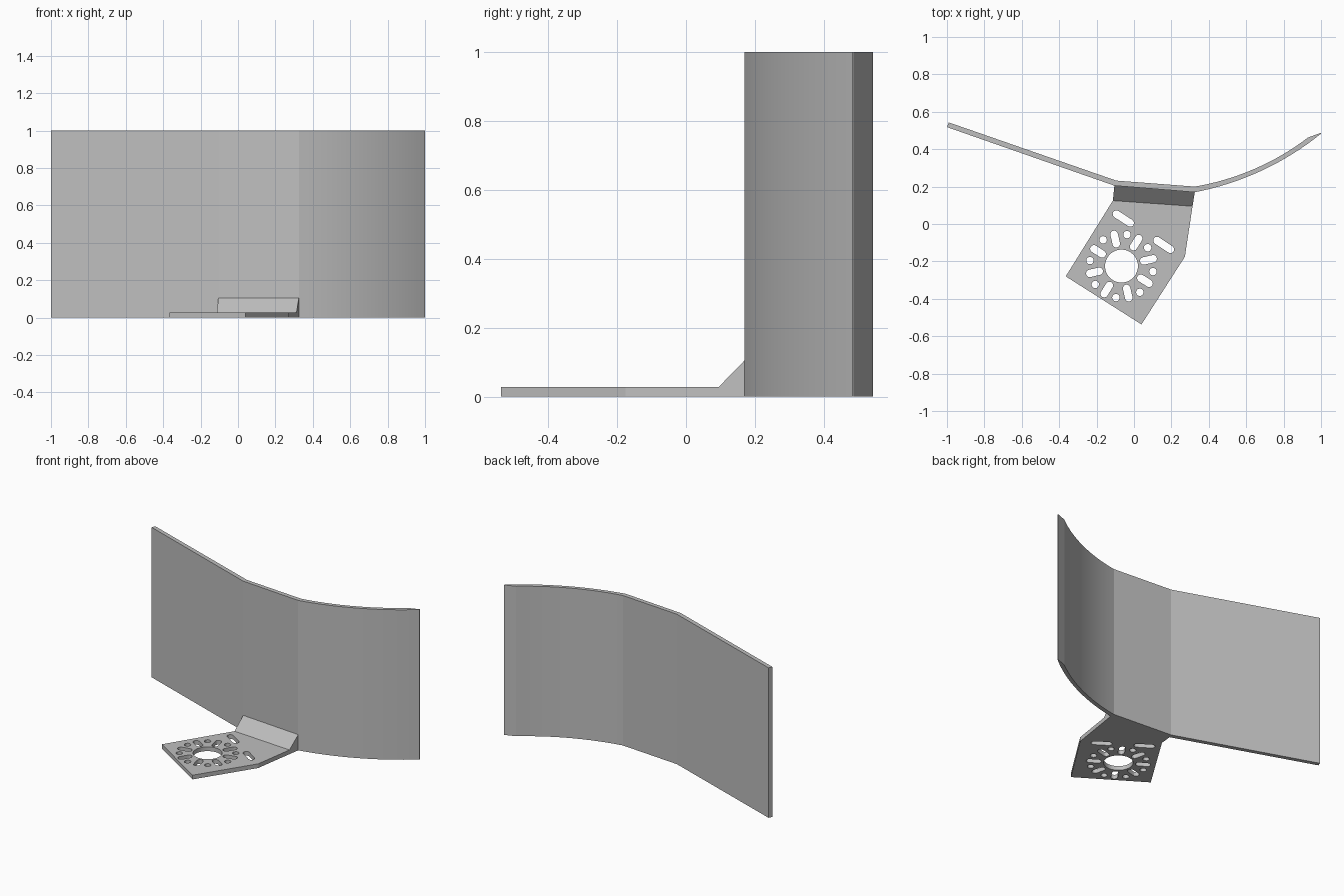
import bpy
import bmesh
from math import sin, cos, pi, radians, atan2
from mathutils import Vector

cube = bpy.data.objects.get("Cube")
if cube:
    bpy.data.objects.remove(cube, do_unlink=True)

# One plain grey for everything
grey = bpy.data.materials.new("plain grey")
grey.use_nodes = True
colour = (0.52, 0.52, 0.52, 1)
grey.diffuse_color = colour
grey.node_tree.nodes["Principled BSDF"].inputs["Base Color"].default_value = colour


def arc(a, mid, b, n):
    """Points on the circle through a, mid and b."""
    a, mid, b = Vector(a), Vector(mid), Vector(b)
    u, v = mid - a, b - a
    d = 2 * (u.x * v.y - u.y * v.x)
    c = a + Vector((v.y * u.length_squared - u.y * v.length_squared,
                    u.x * v.length_squared - v.x * u.length_squared)) / d
    r = (a - c).length
    t0, t1 = [atan2(p.y - c.y, p.x - c.x) for p in (a, b)]
    return [(c.x + r * cos(t0 + (t1 - t0) * i / n),
             c.y + r * sin(t0 + (t1 - t0) * i / n)) for i in range(n + 1)]


def finish(name, bm):
    bmesh.ops.recalc_face_normals(bm, faces=bm.faces)
    mesh = bpy.data.meshes.new(name)
    bm.to_mesh(mesh)
    bm.free()
    mesh.materials.append(grey)
    obj = bpy.data.objects.new(name, mesh)
    bpy.context.collection.objects.link(obj)
    bpy.ops.object.select_all(action="DESELECT")
    obj.select_set(True)
    bpy.context.view_layer.objects.active = obj
    bpy.ops.object.shade_smooth_by_angle(angle=radians(12))
    return obj


# Tall wall: straight wing, short middle panel, curved wing with a slanted tip
front = [(-1, 0.518), (-0.105, 0.205)] + arc((0.325, 0.17), (0.682, 0.285), (1, 0.483), 16)
back = [(-0.99, 0.543), (-0.095, 0.232)] + arc((0.325, 0.2), (0.645, 0.295), (0.93, 0.462), 16)
outline = front + [(1, 0.488)] + back[::-1]
bm = bmesh.new()
base = bm.faces.new([bm.verts.new((x, y, 0)) for x, y in outline])
top = bmesh.ops.extrude_face_region(bm, geom=[base])["geom"]
bmesh.ops.translate(bm, vec=(0, 0, 1), verts=[g for g in top if isinstance(g, bmesh.types.BMVert)])
finish("wall", bm)

# Mounting plate with its hole pattern, as a filled flat curve
THICK = 0.028
HOLE = 0.02
centre = Vector((-0.067, -0.225))
curve = bpy.data.curves.new("plate_outline", "CURVE")
curve.dimensions = "2D"
curve.fill_mode = "BOTH"
curve.extrude = THICK / 2


def loop(points):
    spline = curve.splines.new("POLY")
    spline.points.add(len(points) - 1)
    for p, (x, y) in zip(spline.points, points):
        p.co = (x, y, 0, 1)
    spline.use_cyclic_u = True


def slot(a, b, r=HOLE, n=8):
    """Round-ended slot from a to b; a circle when they coincide."""
    a, b = Vector(a), Vector(b)
    t = atan2(b.y - a.y, b.x - a.x) + pi / 2
    pts = []
    for c, start in ((a, t), (b, t + pi)):
        for i in range(n + (a != b)):
            s = start + pi * i / n
            pts.append((c.x + r * cos(s), c.y + r * sin(s)))
    loop(pts)


def polar(r, deg):
    return centre + r * Vector((cos(radians(deg)), sin(radians(deg))))


loop([(-0.105, 0.205), (-0.113, 0.125), (-0.365, -0.28), (0.04, -0.537),
      (0.272, -0.175), (0.313, 0.095), (0.325, 0.17)])
slot(centre, centre, 0.088, 24)
for k in range(8):
    slot(polar(0.122, 13 + 45 * k), polar(0.174, 13 + 45 * k))
    slot(polar(0.171, 35 + 45 * k), polar(0.171, 35 + 45 * k))
slot((-0.094, 0.053), (-0.02, 0.005))
slot((0.123, -0.088), (0.195, -0.136))

helper = bpy.data.objects.new("plate_outline", curve)
bpy.context.collection.objects.link(helper)
bpy.context.view_layer.update()
flat = bpy.data.meshes.new_from_object(helper.evaluated_get(bpy.context.evaluated_depsgraph_get()))
bm = bmesh.new()
bm.from_mesh(flat)
bpy.data.objects.remove(helper, do_unlink=True)
bpy.data.meshes.remove(flat)
bmesh.ops.remove_doubles(bm, verts=bm.verts, dist=0.0005)
bmesh.ops.translate(bm, vec=(0, 0, THICK / 2), verts=bm.verts)
finish("mounting_plate", bm)

# Sloped fillet joining plate and wall
bm = bmesh.new()
ends = []
for toe, heel in (((-0.113, 0.125), (-0.105, 0.205)), ((0.313, 0.095), (0.325, 0.17))):
    ends.append([bm.verts.new(p) for p in ((*toe, THICK), (*heel, THICK), (*heel, 0.105))])
    bm.faces.new(ends[-1])
for i in range(3):
    j = (i + 1) % 3
    bm.faces.new((ends[0][i], ends[0][j], ends[1][j], ends[1][i]))
finish("fillet_wedge", bm)
